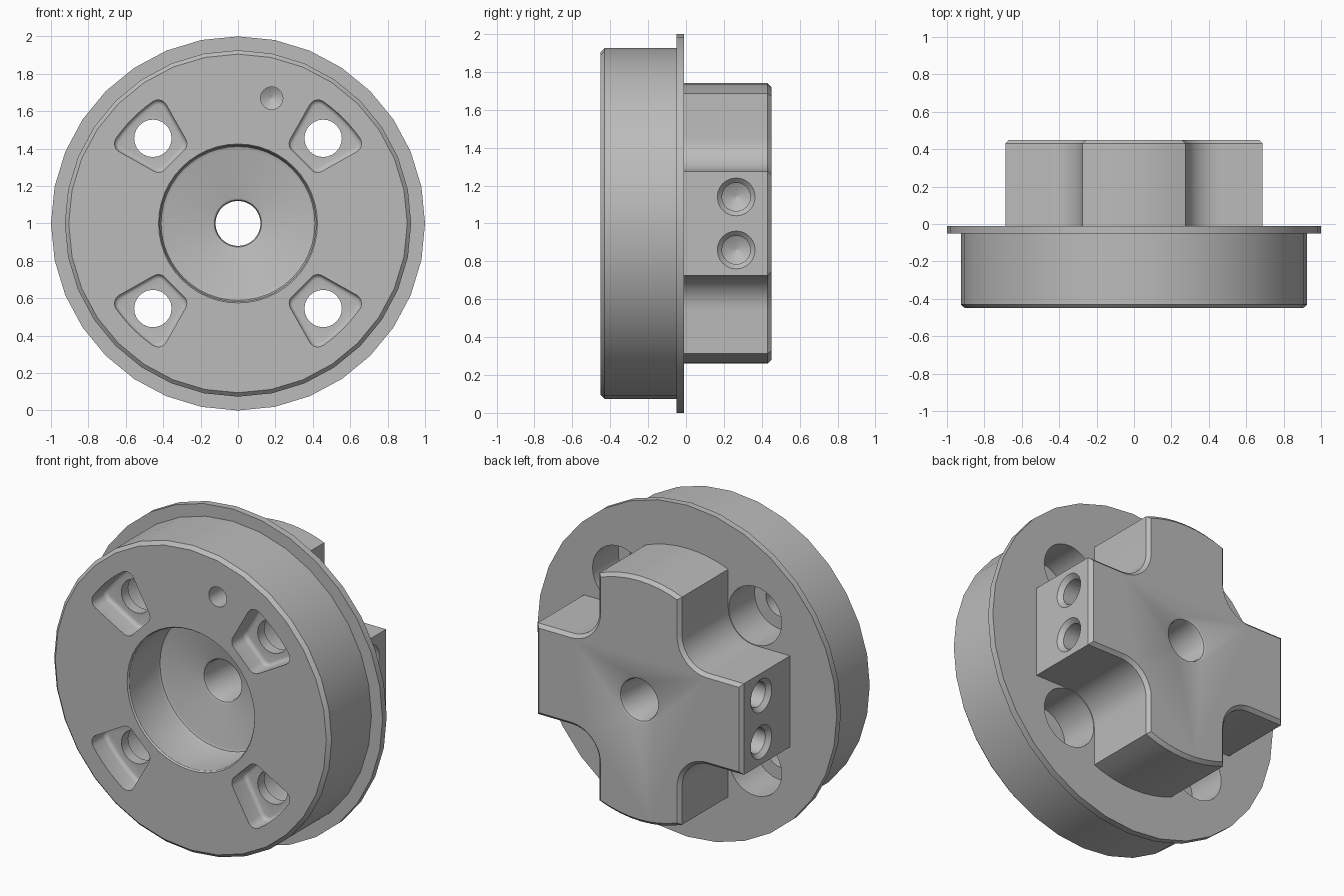
import bpy
import bmesh
from math import sin, cos, asin, pi, radians
from mathutils import Matrix, Vector

cube = bpy.data.objects.get("Cube")
if cube:
    bpy.data.objects.remove(cube, do_unlink=True)

CENTRE = Vector((0, 0, 1))
HOLE = 0.455          # x and z offset of the four bolt holes
FILLET = 0.18         # radius between the cross arms

metal = bpy.data.materials.new("grey_metal")
metal.use_nodes = True
metal.diffuse_color = (0.5, 0.5, 0.5, 1)
metal.node_tree.nodes["Principled BSDF"].inputs["Base Color"].default_value = (0.5, 0.5, 0.5, 1)


def finish(bm, name):
    bmesh.ops.recalc_face_normals(bm, faces=bm.faces)
    mesh = bpy.data.meshes.new(name)
    bm.to_mesh(mesh)
    bm.free()
    mesh.materials.append(metal)
    obj = bpy.data.objects.new(name, mesh)
    bpy.context.collection.objects.link(obj)
    return obj


def lathe(name, profile, sides, at=(0, 0), turn=0):
    """Solid of (radius, y) rings around the y axis; turn swings it about z."""
    bm = bmesh.new()
    rings = [[bm.verts.new((r * sin(2 * pi * i / sides), y, r * cos(2 * pi * i / sides)))
              for i in range(sides)] for r, y in profile]
    for a, b in zip(rings, rings[1:]):
        for i in range(sides):
            j = (i + 1) % sides
            bm.faces.new((a[i], a[j], b[j], b[i]))
    bm.faces.new(rings[0])
    bm.faces.new(rings[-1])
    bm.transform(Matrix.Rotation(turn, 4, 'Z'))
    bm.transform(Matrix.Translation(CENTRE + Vector((at[0], 0, at[1]))))
    return finish(bm, name)


def prism(name, outline, y0, y1, bevel, segments=1):
    """Extrude an (x, z) outline from y0 to y1 and bevel the rim at y1."""
    bm = bmesh.new()
    face = bm.faces.new([bm.verts.new((x, y0, z)) for x, z in outline])
    new = bmesh.ops.extrude_face_region(bm, geom=[face])["geom"]
    moved = [v for v in new if isinstance(v, bmesh.types.BMVert)]
    bmesh.ops.translate(bm, verts=moved, vec=(0, y1 - y0, 0))
    rim = [e for e in bm.edges if all(abs(v.co.y - y1) < 1e-5 for v in e.verts)]
    bmesh.ops.bevel(bm, geom=rim, offset=bevel, segments=segments, profile=0.5, affect='EDGES')
    bm.transform(Matrix.Translation(CENTRE))
    return finish(bm, name)


def arc(cx, cz, r, start, end, steps):
    angles = [radians(start + (end - start) * i / steps) for i in range(steps + 1)]
    return [(cx + r * cos(a), cz + r * sin(a)) for a in angles]


def mirrored(points, sx, sz):
    return [(sx * x, sz * z) for x, z in points]


# Cross outline: one quadrant, mirrored round
arm = HOLE - FILLET
corner = 90 - asin(arm / 0.74) * 180 / pi
quadrant = [(0.688, arm)] + arc(HOLE, HOLE, FILLET, 270, 180, 10) + arc(0, 0, 0.74, corner, 90, 4)
outline = (quadrant[:-1] + mirrored(quadrant, -1, 1)[::-1]
           + mirrored(quadrant, -1, -1)[:-1] + mirrored(quadrant, 1, -1)[::-1])

# Solid parts
hub = lathe("flanged_hub", [(0.905, -0.45), (0.926, -0.43), (0.926, -0.05),
                            (1, -0.05), (1, -0.01)], 32)
cross = prism("drive_cross", outline, -0.08, 0.45, 0.02)

# Central recess and bore
cutters = [lathe("recess_cutter", [(0.425, -0.5), (0.425, -0.45), (0.418, -0.44), (0.418, -0.175),
                                   (0.411, -0.157), (0.393, -0.15), (0.14, -0.15),
                                   (0.126, -0.144), (0.12, -0.13), (0.12, 0.43),
                                   (0.126, 0.444), (0.14, 0.45), (0.14, 0.5)], 48)]

# Locating hole with a drilled tip
cutters.append(lathe("pin_cutter", [(0.06, -0.5), (0.06, -0.3), (0.002, -0.265)], 24, (0.18, 0.67)))

# Rounded sector pockets, bolt holes and rear counterbores
half = 13.8
bend = 0.05
wide, narrow = half - 3.8, half - 6
pocket = (arc(0, 0, 0.795, 45 - wide, 45 + wide, 6)
          + arc(0.745 * cos(radians(45 + wide)), 0.745 * sin(radians(45 + wide)),
                bend, 45 + wide, 135 + half, 5)[1:]
          + arc(0.535 * cos(radians(45 + narrow)), 0.535 * sin(radians(45 + narrow)),
                bend, 135 + half, 225 + narrow, 5)
          + arc(0.535 * cos(radians(45 - narrow)), 0.535 * sin(radians(45 - narrow)),
                bend, 225 - narrow, 315 - half, 5)
          + arc(0.745 * cos(radians(45 - wide)), 0.745 * sin(radians(45 - wide)),
                bend, 315 - half, 405 - wide, 5)[:-1])
for sx in (-1, 1):
    for sz in (-1, 1):
        place = (sx * HOLE, sz * HOLE)
        cutters += [
            prism("pocket_cutter", mirrored(pocket, sx, sz), -0.5, -0.32, 0.022, 3),
            lathe("bolt_cutter", [(0.1, -0.4), (0.1, -0.2)], 24, place),
            lathe("counterbore_cutter", [(FILLET - 0.004, -0.255), (FILLET - 0.004, -0.004)], 40, place),
        ]

# Countersunk screw holes in the two flat arm ends
for sx in (-1, 1):
    for dz in (-0.14, 0.14):
        screw = lathe("screw_cutter", [(0.1, -0.75), (0.1, -0.688), (0.075, -0.663),
                                       (0.075, -0.47), (0.002, -0.43)], 24, (0, dz), sx * pi / 2)
        screw.location.y = 0.265
        cutters.append(screw)

# Combine everything into one body
for other in [cross] + cutters:
    other.hide_render = True
    mod = hub.modifiers.new(other.name, 'BOOLEAN')
    mod.operation = 'UNION' if other == cross else 'DIFFERENCE'
    mod.solver = 'EXACT'
    mod.object = other
bpy.context.view_layer.update()
solid = bpy.data.meshes.new_from_object(hub.evaluated_get(bpy.context.evaluated_depsgraph_get()))
hub.modifiers.clear()
hub.data = solid
for other in [cross] + cutters:
    bpy.data.objects.remove(other, do_unlink=True)

# Smooth curved walls, keep machined edges crisp
for obj in bpy.context.selected_objects:
    obj.select_set(False)
hub.select_set(True)
bpy.context.view_layer.objects.active = hub
bpy.ops.object.shade_smooth_by_angle(angle=radians(32))
